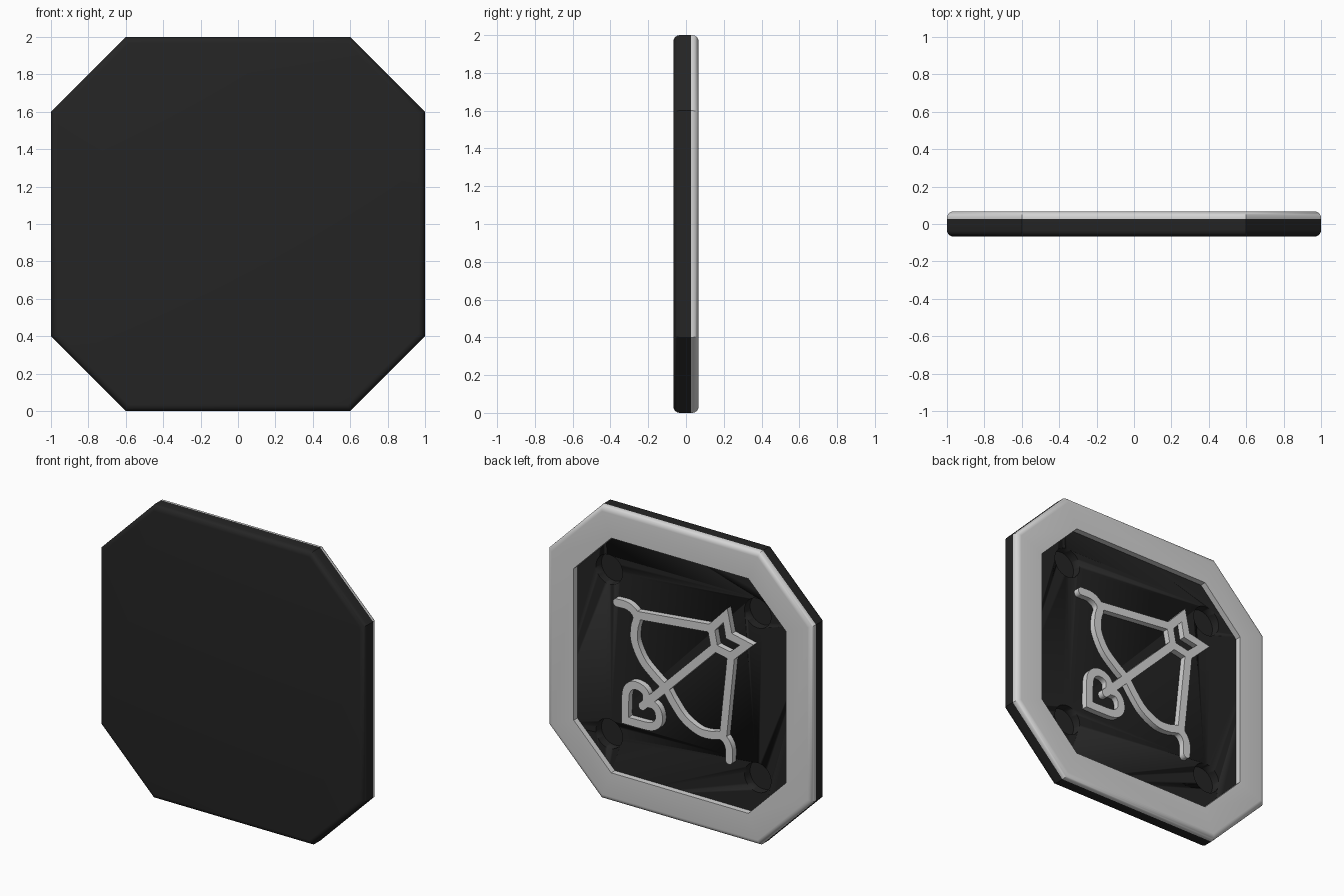
import bpy, bmesh, math
from mathutils import Vector

if "Cube" in bpy.data.objects:
    bpy.data.objects.remove(bpy.data.objects["Cube"])

FLOOR, BACK, FRONT = 0.027, 0.067, -0.067   # depth levels along y
R = 0.035                                   # rounded outer edge
HALF = 0.027                                # half width of emblem lines


def material(name, v):
    m = bpy.data.materials.new(name)
    m.diffuse_color = (v, v, v, 1)
    m.use_nodes = True
    m.node_tree.nodes["Principled BSDF"].inputs["Base Color"].default_value = m.diffuse_color
    return m


DARK = material("charcoal", 0.018)
LIGHT = material("light_grey", 0.66)


def finish(name, bm, mat, angle=30):
    bmesh.ops.recalc_face_normals(bm, faces=bm.faces)
    me = bpy.data.meshes.new(name)
    bm.to_mesh(me)
    bm.free()
    me.materials.append(mat)
    ob = bpy.data.objects.new(name, me)
    bpy.context.collection.objects.link(ob)
    bpy.ops.object.select_all(action='DESELECT')
    ob.select_set(True)
    bpy.context.view_layer.objects.active = ob
    bpy.ops.object.shade_smooth_by_angle(angle=math.radians(angle))
    return ob


def octagon(inset, y):
    """Octagon ring offset inward evenly from the outer outline."""
    h = 1 - inset
    c = 1.6 - inset * math.sqrt(2) - h
    pts = [(h, c), (c, h), (-c, h), (-h, c), (-h, -c), (-c, -h), (c, -h), (h, -c)]
    return [(x, y, 1 + z) for x, z in pts]


def loft(rings, closed):
    bm = bmesh.new()
    loops = [[bm.verts.new(p) for p in octagon(*r)] for r in rings]
    n = len(loops)
    for i in range(n if closed else n - 1):
        a, b = loops[i], loops[(i + 1) % n]
        for k in range(8):
            j = (k + 1) % 8
            bm.faces.new((a[k], a[j], b[j], b[k]))
    if not closed:
        bm.faces.new(loops[0])
        bm.faces.new(loops[-1])
    return bm


# Quarter-round edge as (inset, distance from the flat face)
arc = [(R - R * math.sin(t), R - R * math.cos(t))
       for t in (math.pi / 2 * i / 6 for i in range(7))]

# Dark base plate with a rounded front edge
base = finish("base_plate", loft([(i, FRONT + d) for i, d in arc] + [(0, FLOOR)], False), DARK)

# Four round magnet recesses
bm = bmesh.new()
for sx in (-1, 1):
    for sz in (-1, 1):
        ends = []
        for y in (FLOOR - 0.06, FLOOR + 0.05):
            ends.append([bm.verts.new((sx * 0.56 + 0.1 * math.cos(k * math.tau / 40), y,
                                       1 + sz * 0.56 + 0.1 * math.sin(k * math.tau / 40)))
                         for k in range(40)])
            bm.faces.new(ends[-1])
        for k in range(40):
            j = (k + 1) % 40
            bm.faces.new((ends[0][k], ends[0][j], ends[1][j], ends[1][k]))
cutter = finish("recess_cutter", bm, DARK)
cutter.hide_render = True
mod = base.modifiers.new("recesses", 'BOOLEAN')
mod.operation = 'DIFFERENCE'
mod.solver = 'EXACT'
mod.object = cutter
bpy.context.view_layer.objects.active = base
bpy.ops.object.modifier_apply(modifier=mod.name)
bpy.data.objects.remove(cutter)

# Light raised rim with a rounded back edge
finish("rim", loft([(0.2, FLOOR), (0, FLOOR)] + [(i, BACK - d) for i, d in reversed(arc)]
                   + [(0.2, BACK)], True), LIGHT)


def smooth_path(pts, closed=False, steps=8):
    """Catmull-Rom curve through the points."""
    p = [Vector(q) for q in pts]
    p = [p[-1]] + p + p[:2] if closed else [2 * p[0] - p[1]] + p + [2 * p[-1] - p[-2]]
    out = []
    for a, b, c, d in zip(p, p[1:], p[2:], p[3:]):
        for s in range(steps):
            t = s / steps
            out.append(0.5 * (2 * b + (c - a) * t + (2 * a - 5 * b + 4 * c - d) * t * t
                              + (3 * b - a - 3 * c + d) * t ** 3))
    return out if closed else out + [p[-2]]


def stroke(name, pts, closed=False):
    """Raised flat line along a path, with mitred corners and round ends."""
    p = [Vector(q) for q in pts]
    n = len(p)
    pairs = []
    for i in range(n):
        d0 = (p[i] - p[i - 1]).normalized() if i or closed else (p[1] - p[0]).normalized()
        d1 = (p[(i + 1) % n] - p[i]).normalized() if i < n - 1 or closed else d0
        d = (d0 + d1).normalized()
        off = Vector((-d.y, d.x)) * HALF / max(d.dot(d0), 0.5)
        pairs.append((p[i] + off, p[i] - off))
    if not closed:
        for end, inner in ((0, 1), (-1, -2)):
            d = (p[end] - p[inner]).normalized() * HALF
            side = (pairs[end][0] - p[end])
            cap = [(p[end] + d * math.sin(t) + side * math.cos(t),
                    p[end] + d * math.sin(t) - side * math.cos(t))
                   for t in (0.35, 0.7, 1.05, 1.4)]
            pairs = cap[::-1] + pairs if end == 0 else pairs + cap
    bm = bmesh.new()
    rings = [[bm.verts.new((-q.x, y, 1 + q.y)) for q, y in
              ((l, BACK), (r, BACK), (r, FLOOR - 0.004), (l, FLOOR - 0.004))] for l, r in pairs]
    m = len(rings)
    for i in range(m if closed else m - 1):
        a, b = rings[i], rings[(i + 1) % m]
        for k in range(4):
            j = (k + 1) % 4
            bm.faces.new((a[k], a[j], b[j], b[k]))
    if not closed:
        bm.faces.new(rings[0])
        bm.faces.new(rings[-1])
    return finish(name, bm, LIGHT)


def mirrored(half):
    """Append the reflection of a half path across the arrow diagonal."""
    return half + [(b, a) for a, b in reversed(half) if a != b]


# Bow with curled tips
bow = [(-.478, .37), (-.40, .37), (-.347, .343), (-.327, .30), (-.343, .235),
       (-.342, .14), (-.285, .027), (-.195, -.055), (-.115, -.115)]
stroke("bow", smooth_path(mirrored(bow)))

# Bowstring halves
stroke("bowstring_upper", [(-.33, .325), (.235, .385)])
stroke("bowstring_lower", [(.325, -.33), (.385, .235)])

# Arrow shaft, chevron fletching and heart-shaped arrowhead
stroke("arrow_shaft", [(-.285, -.285), (.25, .25)])
stroke("arrow_fletching", mirrored([(.26, .26), (.235, .387), (.343, .503)])[:3]
       + [(.37, .37), (.503, .343), (.387, .235)], closed=True)
lobe = smooth_path([(-.255, -.255), (-.257, -.195), (-.297, -.162), (-.36, -.162),
                    (-.405, -.215), (-.413, -.33), (-.413, -.413)])
heart = [tuple(q) for q in lobe]
stroke("heart_arrowhead", heart + [(b, a) for a, b in heart[-2:0:-1]], closed=True)
